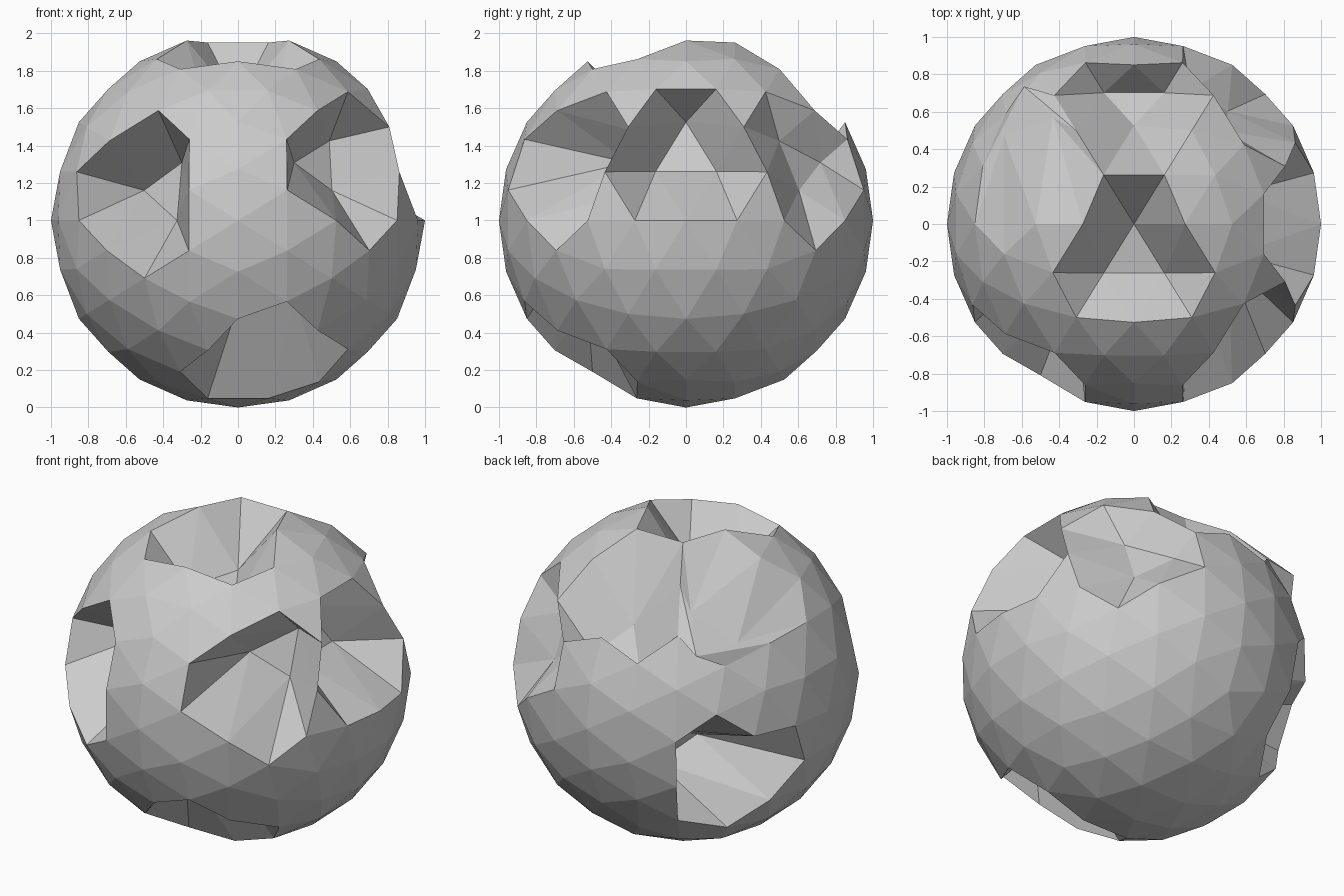
import bpy
import bmesh
from mathutils import Vector

cube = bpy.data.objects.get("Cube")
if cube:
    bpy.data.objects.remove(cube, do_unlink=True)

# Plain grey rock
rock = bpy.data.materials.new("grey_rock")
rock.use_nodes = True
rock.diffuse_color = (0.6, 0.6, 0.6, 1)
bsdf = rock.node_tree.nodes["Principled BSDF"]
bsdf.inputs["Base Color"].default_value = rock.diffuse_color
bsdf.inputs["Roughness"].default_value = 0.9

# Faceted ball: icosahedron from three golden rectangles, halved twice
GOLD = (1 + 5 ** 0.5) / 2
bm = bmesh.new()
for a in (-1, 1):
    for b in (-GOLD, GOLD):
        for corner in ((a, 0, b), (b, a, 0), (0, b, a)):
            bm.verts.new(Vector(corner).normalized())
bmesh.ops.convex_hull(bm, input=bm.verts[:])
for level in range(2):
    bmesh.ops.subdivide_edges(bm, edges=bm.edges[:], cuts=1, use_grid_fill=True)
    for v in bm.verts:
        v.co.normalize()

# Craters: (direction of the facet that is pushed, push)
craters = [
    ((0, -0.17, 0.97), (0, 0, -0.37)),           # top
    ((0, 0.64, 0.75), (0, 0, -0.37)),            # upper back
    ((0.92, 0, 0.35), (-0.4, 0, 0)),             # left side
    ((0.63, -0.70, 0.30), (-0.2, 0.5, 0)),       # front left
    ((-0.58, -0.78, 0.16), (0.2, 0.5, 0)),       # front right
    ((0.63, 0.70, 0.30), (-0.2, -0.09, 0)),      # back left
    ((-0.57, 0.28, 0.75), (0, 0.31, -0.17)),     # upper back right
    ((-0.75, 0.57, -0.28), (0.62, -0.2, 0)),     # lower back right
    ((0.16, -0.58, -0.78), (0, 0, 0.4)),         # lower front
]
facets = []
for direction, push in craters:
    d = Vector(direction)
    facet = min(bm.faces, key=lambda f: (f.calc_center_median().normalized() - d.normalized()).length)
    facets.append((facet.verts[:], Vector(push)))
for verts, push in facets:
    for v in verts:
        v.co += push

for v in bm.verts:
    v.co.z += 1
bm.normal_update()

mesh = bpy.data.meshes.new("cratered_rock")
bm.to_mesh(mesh)
bm.free()
mesh.materials.append(rock)
bpy.context.scene.collection.objects.link(bpy.data.objects.new("cratered_rock", mesh))
